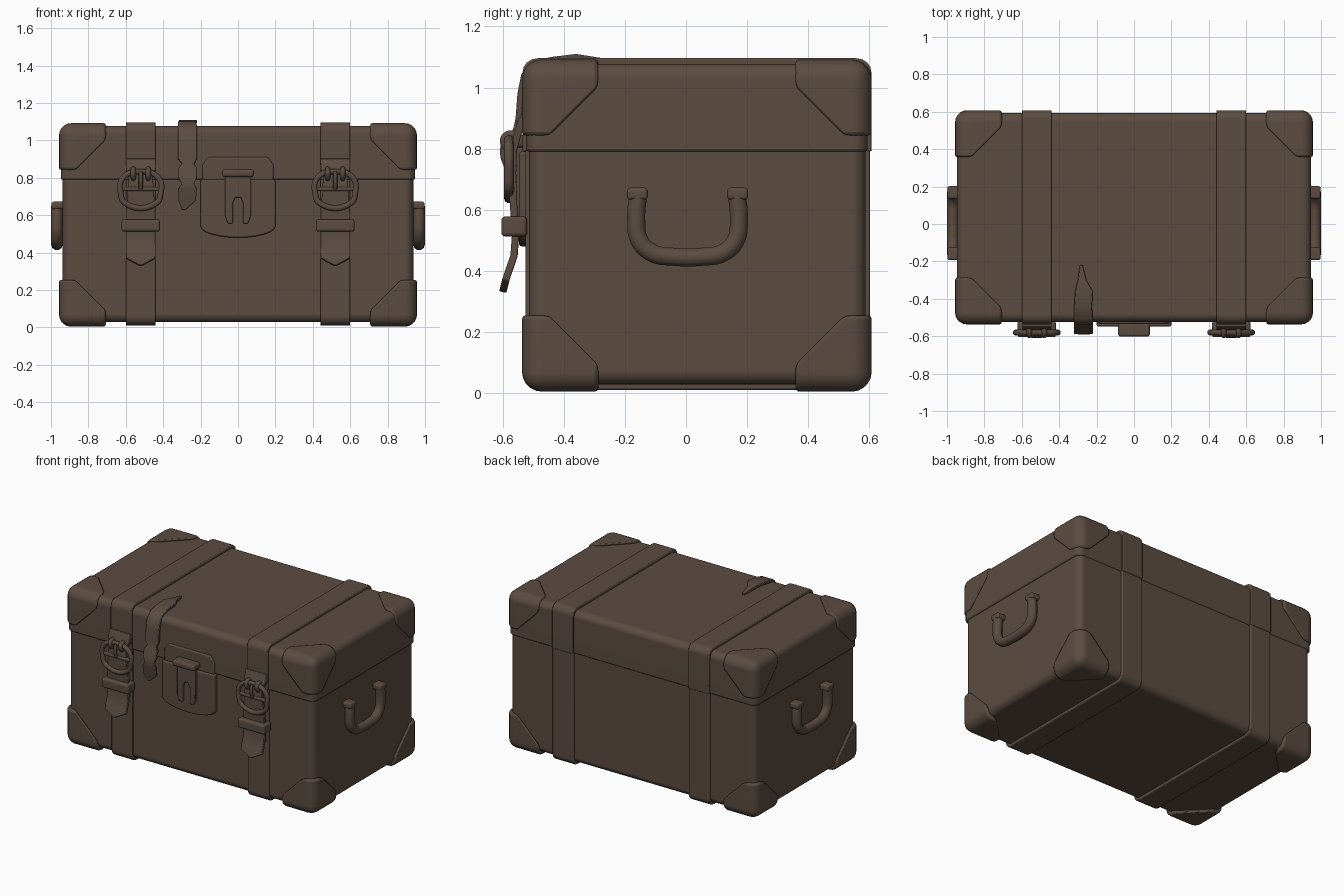
import bpy, bmesh, math
from mathutils import Vector

if "Cube" in bpy.data.objects:
    bpy.data.objects.remove(bpy.data.objects["Cube"])

leather = bpy.data.materials.new("dark brown leather")
leather.diffuse_color = (0.105, 0.072, 0.053, 1)
leather.use_nodes = True
leather.node_tree.nodes["Principled BSDF"].inputs["Base Color"].default_value = leather.diffuse_color


def finish(ob, bevel=0.0, angle=38):
    ob.data.materials.clear()
    ob.data.materials.append(leather)
    bpy.ops.object.select_all(action='DESELECT')
    ob.select_set(True)
    bpy.context.view_layer.objects.active = ob
    if bevel:
        m = ob.modifiers.new("soft_edges", 'BEVEL')
        m.width, m.segments, m.limit_method = bevel, 2, 'ANGLE'
        m.angle_limit = math.radians(40)
    bpy.ops.object.shade_smooth_by_angle(angle=math.radians(angle))
    ob.modifiers.new("even_normals", 'WEIGHTED_NORMAL').keep_sharp = True
    return ob


def from_bm(name, bm, bevel=0.0):
    bmesh.ops.recalc_face_normals(bm, faces=bm.faces[:])
    me = bpy.data.meshes.new(name)
    bm.to_mesh(me)
    bm.free()
    ob = bpy.data.objects.new(name, me)
    bpy.context.collection.objects.link(ob)
    return finish(ob, bevel)


def cube_bm(lo, hi):
    bm = bmesh.new()
    bmesh.ops.create_cube(bm, size=1)
    for v in bm.verts:
        v.co = Vector([lo[i] if v.co[i] < 0 else hi[i] for i in range(3)])
    return bm


def box(name, lo, hi, r, pick=lambda a, b: True, seg=4, bevel=0.0):
    """Box with only the picked edges rounded."""
    bm = cube_bm(lo, hi)
    edges = [e for e in bm.edges if pick(e.verts[0].co, e.verts[1].co)]
    bmesh.ops.bevel(bm, geom=edges, offset=r, segments=seg, profile=0.5, affect='EDGES')
    return from_bm(name, bm, bevel)


def ribbon(name, x0, path, t):
    """Strap along (y, z) points, each with its left and right x offset."""
    bm = bmesh.new()
    rows = []
    for i, (y, z, l, r) in enumerate(path):
        a, b = path[max(i - 1, 0)], path[min(i + 1, len(path) - 1)]
        d = Vector((b[0] - a[0], b[1] - a[1])).normalized()
        ny, nz = -d.y * t / 2, d.x * t / 2
        rows.append([bm.verts.new((x0 + x, y + s * ny, z + s * nz))
                     for x, s in ((l, 1), (r, 1), (r, -1), (l, -1))])
    for a, b in zip(rows, rows[1:]):
        for k in range(4):
            bm.faces.new((a[k], a[(k + 1) % 4], b[(k + 1) % 4], b[k]))
    bm.faces.new(rows[0])
    bm.faces.new(rows[-1][::-1])
    return from_bm(name, bm, 0.004)


def tube(name, pts, r, cyclic=False):
    cu = bpy.data.curves.new(name, 'CURVE')
    cu.dimensions, cu.bevel_depth, cu.bevel_resolution = '3D', r, 3
    cu.resolution_u, cu.use_fill_caps = 6, True
    sp = cu.splines.new('BEZIER')
    sp.bezier_points.add(len(pts) - 1)
    for p, c in zip(sp.bezier_points, pts):
        p.co = c
        p.handle_left_type = p.handle_right_type = 'AUTO'
    sp.use_cyclic_u = cyclic
    ob = bpy.data.objects.new(name, cu)
    bpy.context.collection.objects.link(ob)
    bpy.ops.object.select_all(action='DESELECT')
    ob.select_set(True)
    bpy.context.view_layer.objects.active = ob
    bpy.ops.object.convert(target='MESH')
    return finish(bpy.context.view_layer.objects.active)


def plate(name, outline, y0, y1, bevel=0.008):
    """Front plate extruded along y from an (x, z) outline."""
    bm = bmesh.new()
    f = bm.faces.new([bm.verts.new((x, y0, z)) for x, z in outline])
    ext = bmesh.ops.extrude_face_region(bm, geom=[f])
    bmesh.ops.translate(bm, vec=(0, y1 - y0, 0),
                        verts=[g for g in ext['geom'] if isinstance(g, bmesh.types.BMVert)])
    return from_bm(name, bm, bevel)


# Trunk body and slightly larger lid
box("trunk_body", (-0.937, -0.514, 0.028), (0.937, 0.588, 0.8), 0.045,
    lambda a, b: min(a.z, b.z) < 0.5)
box("trunk_lid", (-0.947, -0.524, 0.79), (0.947, 0.594, 1.077), 0.045,
    lambda a, b: max(a.z, b.z) > 1, bevel=0.008)

# Reinforced corner caps: a rounded cube corner cut by one diagonal plane
lo, hi, size = (-0.957, -0.537, 0.004), (0.957, 0.608, 1.092), 0.25
for sx in (0, 1):
    for sy in (0, 1):
        for sz in (0, 1):
            bm = cube_bm((0, 0, 0), (size,) * 3)
            outer = [e for e in bm.edges if any(v.co.length < 1e-5 for v in e.verts)]
            bmesh.ops.bevel(bm, geom=outer, offset=0.065, segments=5, profile=0.5, affect='EDGES')
            cut = bmesh.ops.bisect_plane(bm, geom=bm.verts[:] + bm.edges[:] + bm.faces[:],
                                         plane_co=(0.115,) * 3, plane_no=(1, 1, 1), clear_outer=True)
            bmesh.ops.edgeloop_fill(bm, edges=[g for g in cut['geom_cut']
                                               if isinstance(g, bmesh.types.BMEdge)])
            for v in bm.verts:
                v.co = Vector([hi[i] - v.co[i] if s else lo[i] + v.co[i]
                               for i, s in enumerate((sx, sy, sz))])
            from_bm(f"corner_cap_{sx}{sy}{sz}", bm, 0.012)

for side, s in (("left", -1), ("right", 1)):
    x = 0.52 * s
    # Strap band running all the way round the trunk
    along_x = lambda a, b: abs(a.x - b.x) > 0.01
    box(side + "_band_lower", (x - 0.08, -0.526, 0.01), (x + 0.08, 0.602, 0.795), 0.05,
        lambda a, b: along_x(a, b) and a.z < 0.5, bevel=0.006)
    box(side + "_band_upper", (x - 0.08, -0.536, 0.79), (x + 0.08, 0.608, 1.096), 0.05,
        lambda a, b: along_x(a, b) and a.z > 1, bevel=0.006)
    # Buckled strap end with a pointed tip
    w = 0.08
    ribbon(side + "_strap_end", x,
           [(-0.535, 0.9, -w, w), (-0.55, 0.85, -w, w), (-0.565, 0.8, -.065, .065),
            (-0.568, 0.72, -.07, .07), (-0.565, 0.62, -w, w), (-0.558, 0.52, -w, w),
            (-0.563, 0.45, -w, w), (-0.58, 0.40, -w, w), (-0.59, 0.37, -w, w),
            (-0.6, 0.33, -.006, .006)], 0.024)
    # Buckle frame, prong, strap loops and keeper
    half = [(0, 0.832), (0.07, 0.82), (0.108, 0.775), (0.108, 0.725), (0.085, 0.665)]
    ring = half + [(-a, b) for a, b in half[:0:-1]]
    tube(side + "_buckle", [(x + a, -0.58, b) for a, b in ring], 0.016, True)
    tube(side + "_buckle_bar", [(x - 0.1, -0.575, 0.74), (x + 0.1, -0.575, 0.74)], 0.012)
    tube(side + "_prong", [(x, -0.585, 0.74), (x, -0.598, 0.78), (x, -0.593, 0.835)], 0.011)
    for k in (-1, 1):
        tube(f"{side}_strap_loop_{k}", [(x + k * 0.04, -0.56, 0.79), (x + k * 0.04, -0.592, 0.81),
                                        (x + k * 0.04, -0.59, 0.84), (x + k * 0.04, -0.55, 0.845)], 0.014)
    box(side + "_keeper", (x - 0.103, -0.605, 0.512), (x + 0.103, -0.52, 0.578), 0.014, seg=3)

    # Side carry handle with end mounts
    ys = [(-0.162, 0.65), (-0.168, 0.57), (-0.158, 0.5), (-0.115, 0.458), (-0.05, 0.446)]
    pts = ys + [(-a, b) for a, b in ys[::-1]]
    tube(side + "_handle", [(s * 0.968, a + 0.005, b) for a, b in pts], 0.031)
    for k in (-1, 1):
        y = 0.005 + 0.164 * k
        xs = sorted((s * 0.92, s * 0.998))
        box(f"{side}_handle_mount_{k}", (xs[0], y - 0.034, 0.632), (xs[1], y + 0.034, 0.672), 0.012, seg=3)

# Lock: base plate, hasp, top bar and raised keyhole frame
arc = [(0.2 * math.cos(a), 0.54 - 0.06 * math.sin(a))
       for a in [math.pi * i / 12 for i in range(13)]]
plate("lock_plate", [(0.2, 0.79)] + arc + [(-0.2, 0.79)], -0.5, -0.547)
plate("lid_lock_plate", [(0.19, 0.785), (-0.19, 0.785), (-0.19, 0.87), (-0.16, 0.91),
                         (0.16, 0.91), (0.19, 0.87)], -0.5, -0.535)
# Hasp outline leaves an open keyhole slot
slot = [(0.028, 0.555), (0.028, 0.665), (0.014, 0.695), (-0.014, 0.695),
        (-0.028, 0.665), (-0.028, 0.555)]
plate("hasp", [(0.07, 0.81), (0.07, 0.6), (0.055, 0.555)] + slot
      + [(-0.055, 0.555), (-0.07, 0.6), (-0.07, 0.81)], -0.53, -0.568, 0.006)
box("hasp_bar", (-0.085, -0.602, 0.803), (0.085, -0.525, 0.846), 0.015, seg=3)

# Torn loose strap hanging over the lid edge, with ragged sides
ribbon("torn_strap", -0.27,
       [(-0.22, 1.078, -.02, -.005), (-0.3, 1.09, -.03, .015), (-0.36, 1.1, -.045, .05),
        (-0.44, 1.09, -.05, .045), (-0.50, 1.075, -.05, .05), (-0.53, 1.04, -.05, .05),
        (-0.542, 0.98, -.05, .05), (-0.548, 0.9, -.05, .05), (-0.553, 0.875, -.03, .035),
        (-0.56, 0.85, -.05, .05), (-0.575, 0.8, -.05, .05), (-0.58, 0.77, -.03, .035),
        (-0.578, 0.74, -.05, .05), (-0.565, 0.68, -.05, .045), (-0.555, 0.63, -.03, -.01)], 0.02)
